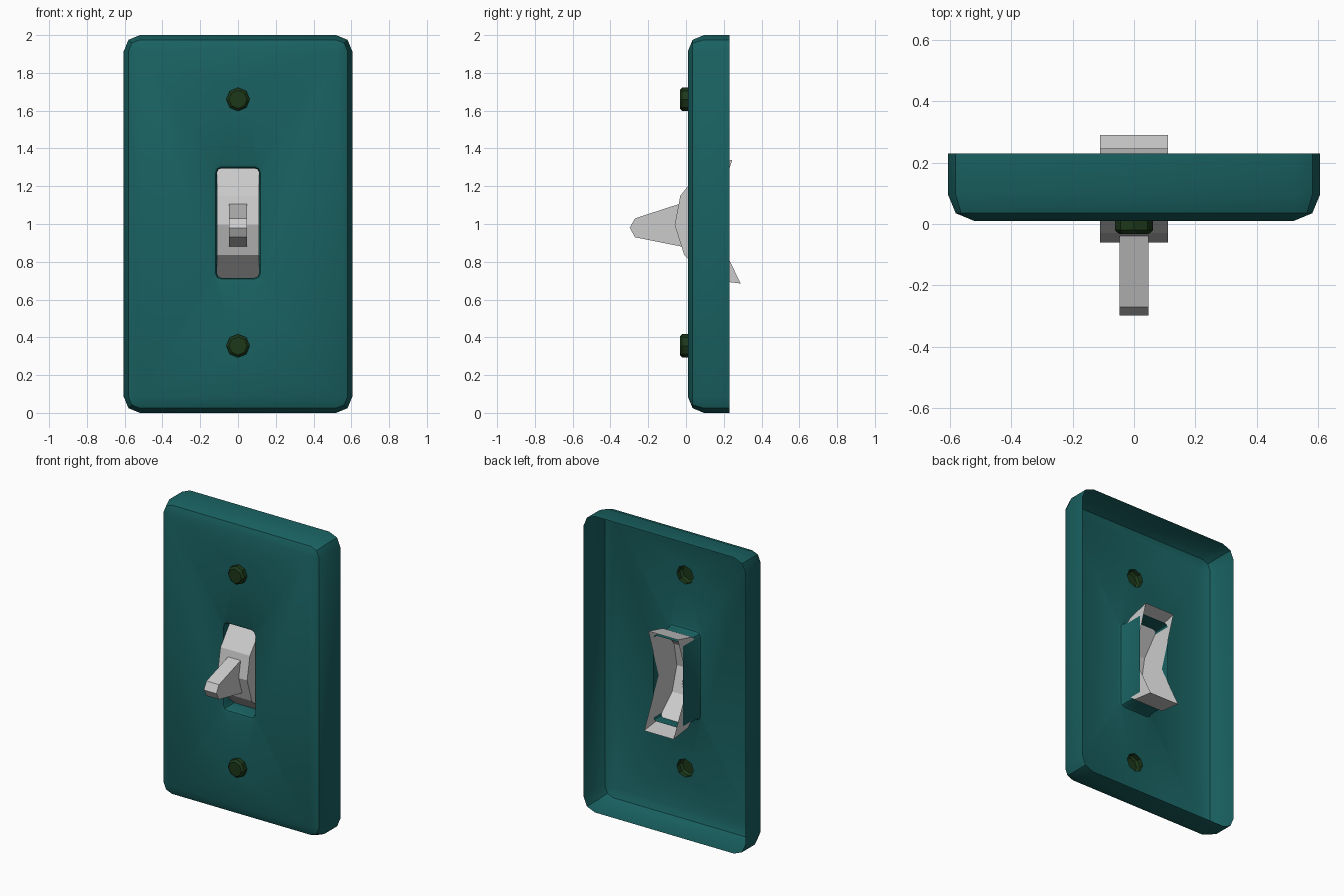
import bpy, bmesh, math

if "Cube" in bpy.data.objects:
    bpy.data.objects.remove(bpy.data.objects["Cube"])


def material(name, rgb):
    m = bpy.data.materials.new(name)
    m.diffuse_color = (*rgb, 1)
    m.use_nodes = True
    m.node_tree.nodes["Principled BSDF"].inputs["Base Color"].default_value = m.diffuse_color
    return m


def finish(bm, name, mat=None, smooth=False):
    bmesh.ops.remove_doubles(bm, verts=bm.verts, dist=0.0005)
    bmesh.ops.recalc_face_normals(bm, faces=bm.faces)
    me = bpy.data.meshes.new(name)
    bm.to_mesh(me)
    bm.free()
    ob = bpy.data.objects.new(name, me)
    bpy.context.collection.objects.link(ob)
    if mat:
        me.materials.append(mat)
    if smooth:
        bpy.ops.object.select_all(action='DESELECT')
        ob.select_set(True)
        bpy.context.view_layer.objects.active = ob
        bpy.ops.object.shade_smooth_by_angle(angle=math.radians(30))
    return ob


def rounded_rect(bm, hx, hz, cz, r, y):
    """Ring of verts: rectangle with two-segment rounded corners."""
    ring = []
    for i, (sx, sz) in enumerate(((1, 1), (-1, 1), (-1, -1), (1, -1))):
        for k in range(3 if r > 0 else 1):
            a = math.pi / 2 * (i + k / 2)
            ox, oz = (r * math.cos(a), r * math.sin(a)) if r > 0 else (0, 0)
            ring.append(bm.verts.new((sx * (hx - r) + ox, y, cz + sz * (hz - r) + oz)))
    return ring


def circle(bm, z, r, y, n=8):
    return [bm.verts.new((r * math.cos(2 * math.pi * i / n), y,
                          z + r * math.sin(2 * math.pi * i / n))) for i in range(n)]


def bridge(bm, rings):
    for a, b in zip(rings, rings[1:]):
        n = len(a)
        for i in range(n):
            j = (i + 1) % n
            bm.faces.new((a[i], a[j], b[j], b[i]))


def prism(name, side_profile, half_width, skip=()):
    """Extrude a (y, z) profile across x, leaving out the strips in skip."""
    bm = bmesh.new()
    l, r = [[bm.verts.new((s * half_width, y, z)) for y, z in side_profile] for s in (-1, 1)]
    bm.faces.new(l)
    bm.faces.new(r)
    n = len(l)
    for i in range(n):
        if i not in skip:
            j = (i + 1) % n
            bm.faces.new((l[i], l[j], r[j], r[i]))
    return finish(bm, name)


teal = material("teal", (0.01, 0.12, 0.12))
dark_green = material("dark_green", (0.012, 0.04, 0.01))
SCREW_Z = (0.355, 1.66)
SCREW_R = 0.062
FRONT = 0.01

# Cover plate: open-backed shell with rounded rim, sleeve opening and screw holes
bm = bmesh.new()
shell = [rounded_rect(bm, 0.605 - i, 1 - i, 1, 0.0855 - i, y)
         for i, y in ((0, 0.23), (0, 0.095), (0.025, 0.035), (0.085, FRONT))]
bridge(bm, shell)
sleeve = [rounded_rect(bm, 0.132 - i, 0.31 - i, 1.005, 0.035 - i / 2, y)
          for i, y in ((0, FRONT), (0.014, 0.016), (0.02, 0.03), (0.02, 0.19))]
bridge(bm, sleeve)
for z in SCREW_Z:
    ring = circle(bm, z, SCREW_R, FRONT)
    for i in range(8):
        bm.edges.new((ring[i], ring[(i + 1) % 8]))
bmesh.ops.remove_doubles(bm, verts=bm.verts, dist=0.002)
rim = [e for e in bm.edges if all(abs(v.co.y - FRONT) < 1e-4 for v in e.verts)]
bmesh.ops.triangle_fill(bm, use_beauty=True, use_dissolve=False, edges=rim, normal=(0, -1, 0))
finish(bm, "cover_plate", teal, True)

# Screws: hollow octagonal caps
for z, label in zip(SCREW_Z, ("lower_screw", "upper_screw")):
    bm = bmesh.new()
    rings = [circle(bm, z, r, y) for r, y in ((SCREW_R, FRONT), (SCREW_R, -0.02), (0.048, -0.033))]
    bridge(bm, rings)
    bm.faces.new(rings[-1])
    finish(bm, label, dark_green)

# Rocker: slightly tilted, open-backed body
prism("rocker", [(0.245, 1.34), (0.09, 1.30), (-0.03, 1.15), (-0.06, 0.995),
                 (-0.009, 0.835), (0.135, 0.704), (0.29, 0.685), (0.135, 1.0)],
      0.11, skip=(6, 7))

# Toggle lever, tapering forward out of the rocker
prism("toggle_lever", [(-0.039, 1.105), (-0.27, 1.03), (-0.298, 0.98), (-0.27, 0.93),
                       (-0.022, 0.88), (-0.055, 0.995)], 0.047, skip=(4, 5))
